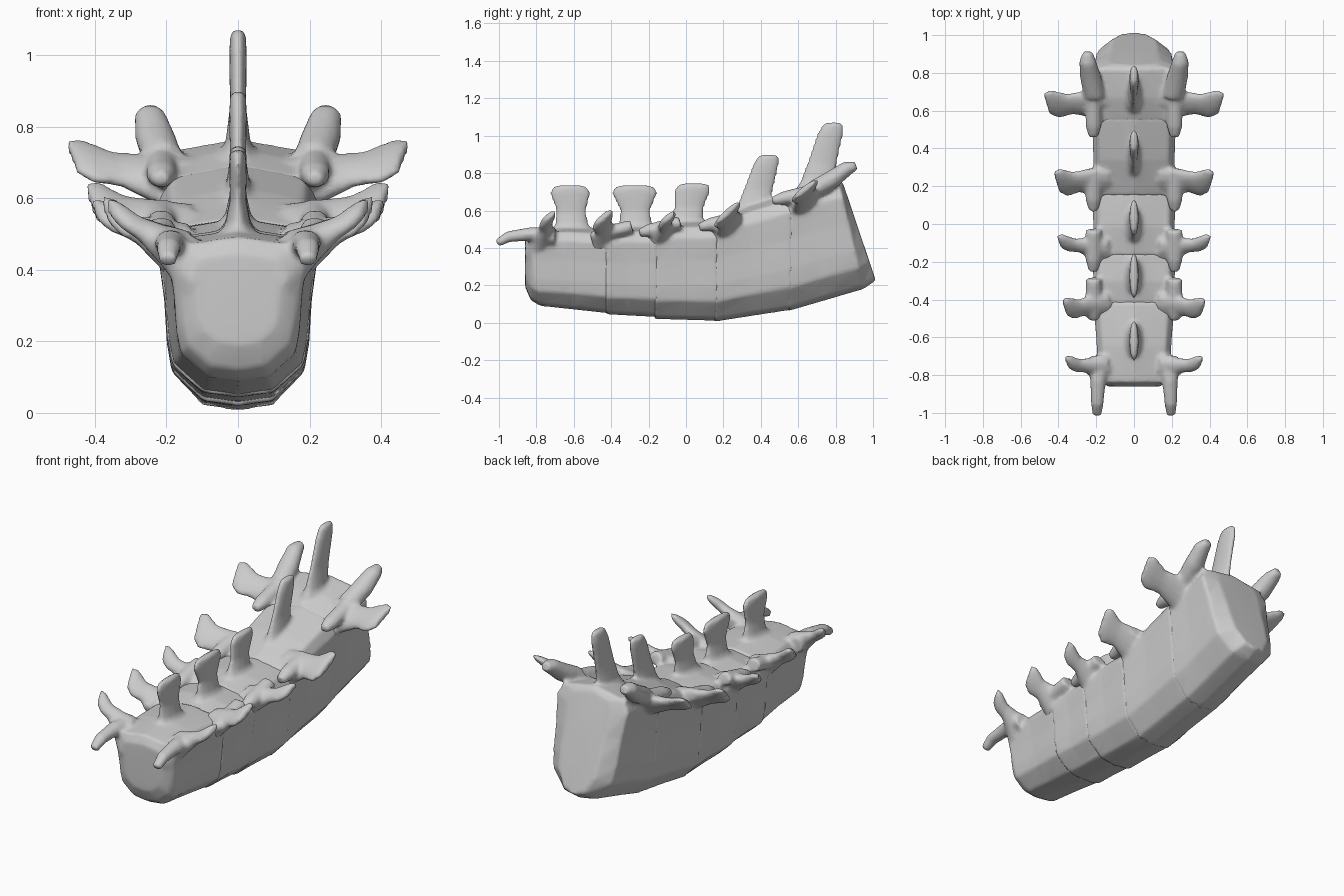
import bpy, bmesh, math
from mathutils import Vector

if "Cube" in bpy.data.objects:
    bpy.data.objects.remove(bpy.data.objects["Cube"])

# half cross-section of a bone block: (fraction of half width, fraction of height)
HALF = [(0, 0), (.5, .03), (.93, .2), (1, .36), (1.04, .62), (1.12, .86), (.95, .97), (0, 1.03)]
OUTLINE = HALF + [(-u, v) for u, v in HALF[-2:0:-1]]

# per bone, front to rear
# block: y front, y rear, bottom front, bottom rear, top front, top rear
BLOCK = [(-.78, -.41, .09, .05, .48, .49), (-.43, -.15, .045, .03, .48, .5),
         (-.17, .17, .02, .01, .5, .53), (.15, .57, .005, .07, .53, .68),
         (.54, .95, .06, .18, .67, .75)]
# fin: y at base, y at tip, tip height, tip length
FIN = [(-.61, -.62, .73, .22), (-.27, -.275, .73, .25), (0, .04, .74, .2),
       (.35, .44, .89, .14), (.69, .785, 1.06, .14)]
# wing: tip x, y, z, half spread in y and in z, y at root
WING = [(.345, -.735, .565, .045, .035, -.78), (.355, -.445, .56, .06, .05, -.44),
        (.385, -.095, .56, .045, .04, -.15), (.395, .22, .585, .075, .07, .225),
        (.445, .635, .71, .075, .06, .635)]


def mix(a, b, t):
    return a + (b - a) * t


def loft(bm, rings):
    rows = [[bm.verts.new(p) for p in r] for r in rings]
    n = len(rows[0])
    for a, b in zip(rows, rows[1:]):
        for i in range(n):
            bm.faces.new((a[i], a[(i + 1) % n], b[(i + 1) % n], b[i]))
    bm.faces.new(rows[0][::-1])
    bm.faces.new(rows[-1])


def limb(bm, stations, sides=(1, -1), n=12):
    # station: centre, half long axis, half thickness of an oval
    st = [(Vector(c), Vector(h), t) for c, h, t in stations]
    for s in sides:
        rings = []
        for i, (c, h, t) in enumerate(st):
            tan = st[min(i + 1, len(st) - 1)][0] - st[max(i - 1, 0)][0]
            minor = tan.cross(h).normalized() * t
            ring = [c + h * math.cos(k) + minor * math.sin(k)
                    for k in (2 * math.pi * j / n for j in range(n))]
            rings.append([(s * p.x, p.y, p.z) for p in ring])
        loft(bm, rings)


def block(bm, i):
    y0, y1, b0, b1, t0, t1 = BLOCK[i]
    w0, w1 = (.172, .195) if i == 0 else (.198, .2)
    lean0, lean1 = (-.06 if i == 0 else 0), (-.13 if i == 4 else 0)
    secs = []
    for t, pinch in ((0, 1), (.45, .97), (1, 1)):
        secs.append((mix(y0, y1, t), mix(lean0, lean1, t), mix(b0, b1, t), mix(t0, t1, t) + (1 - pinch) * .5,
                     mix(w0, w1, t) * pinch))
    if i == 0:      # rounded front end
        secs.insert(0, (y0 - .08, 0, b0 + .1, t0 - .04, w0 * .65))
        secs.insert(1, (y0 - .05, -.01, b0 + .03, t0 - .01, w0 * .9))
    if i == 4:      # slanted rear end
        secs.append((y1 + .065, lean1 - .04, b1 + .045, t1 - .02, w1 * .6))
    loft(bm, [[(u * w, y + lean * v, mix(zb, zt, v)) for u, v in OUTLINE]
              for y, lean, zb, zt, w in secs])


def top_at(i, y):
    y0, y1, b0, b1, t0, t1 = BLOCK[i]
    return mix(t0, t1, (y - y0) / (y1 - y0)) + .02


def fin(bm, i):
    ya, yb, top, size = FIN[i]
    base = top_at(i, ya) - (.03 if i == 3 else 0)
    st = [((0, ya, base - .05), (0, .13, 0), .09)]
    for t, half, thick in ((.1, .09, .036), (.4, .08, .023), (.85, size / 2, .025), (1, size * .4, .022), (1.03, size * .25, .015)):
        st.append(((0, mix(ya, yb, t), mix(base, top, t)), (0, half, 0), thick))
    limb(bm, st, (1,))


def wing(bm, i):
    x, y, z, dy, dz, ry = WING[i]
    rz = top_at(i, ry) - .08
    st = []
    for t, own, scale, thick in ((0, 0, 1, .06), (.35, .5, .85, .042), (.65, .9, .7, .028),
                                 (.92, 1, 1, .025), (1.06, 1, .75, .016)):
        h = Vector((mix(0, .3 * dy, own), mix(.075, dy, own), mix(.08, dz, own))) * scale
        st.append(((mix(.14, x, t), mix(ry, y, t), mix(rz, z, t)), h, thick))
    limb(bm, st)


def horn(bm, pts):
    limb(bm, [((x, y, z), (r * 1.15, 0, 0), r) for x, y, z, r in pts])


for i in range(5):
    bm = bmesh.new()
    block(bm, i)
    fin(bm, i)
    wing(bm, i)
    y0 = BLOCK[i][0]
    if i == 0:      # long forward horns
        horn(bm, [(.18, -.7, .46, .05), (.19, -.83, .475, .037), (.195, -.95, .46, .03), (.195, -1.01, .425, .022)])
    else:           # small knobs reaching over the bone in front
        z = top_at(i, y0)
        horn(bm, [(.215, y0 + d, z + d * .25 - .02, r) for d, r in ((-.08, .022), (-.02, .037), (.14, .037))])
    if i == 4:      # rear horns
        horn(bm, [(.21, .68, .71, .05), (.23, .78, .765, .05), (.245, .86, .825, .04), (.245, .91, .84, .024)])
    bmesh.ops.recalc_face_normals(bm, faces=bm.faces)
    me = bpy.data.meshes.new("spine_bone_%d" % (i + 1))
    bm.to_mesh(me)
    bm.free()
    ob = bpy.data.objects.new(me.name, me)
    bpy.context.collection.objects.link(ob)
    # fuse the parts into one soft bone
    m = ob.modifiers.new("fuse", 'REMESH')
    m.mode = 'VOXEL'
    m.voxel_size = .011
    m.use_smooth_shade = True
    m = ob.modifiers.new("soften", 'SMOOTH')
    m.factor = .5
    m.iterations = 5
    m = ob.modifiers.new("reduce", 'DECIMATE')
    m.ratio = .3
    bpy.context.view_layer.objects.active = ob
    ob.select_set(True)
    for name in ("fuse", "soften", "reduce"):
        bpy.ops.object.modifier_apply(modifier=name)
    bpy.ops.object.shade_smooth()
    ob.select_set(False)
